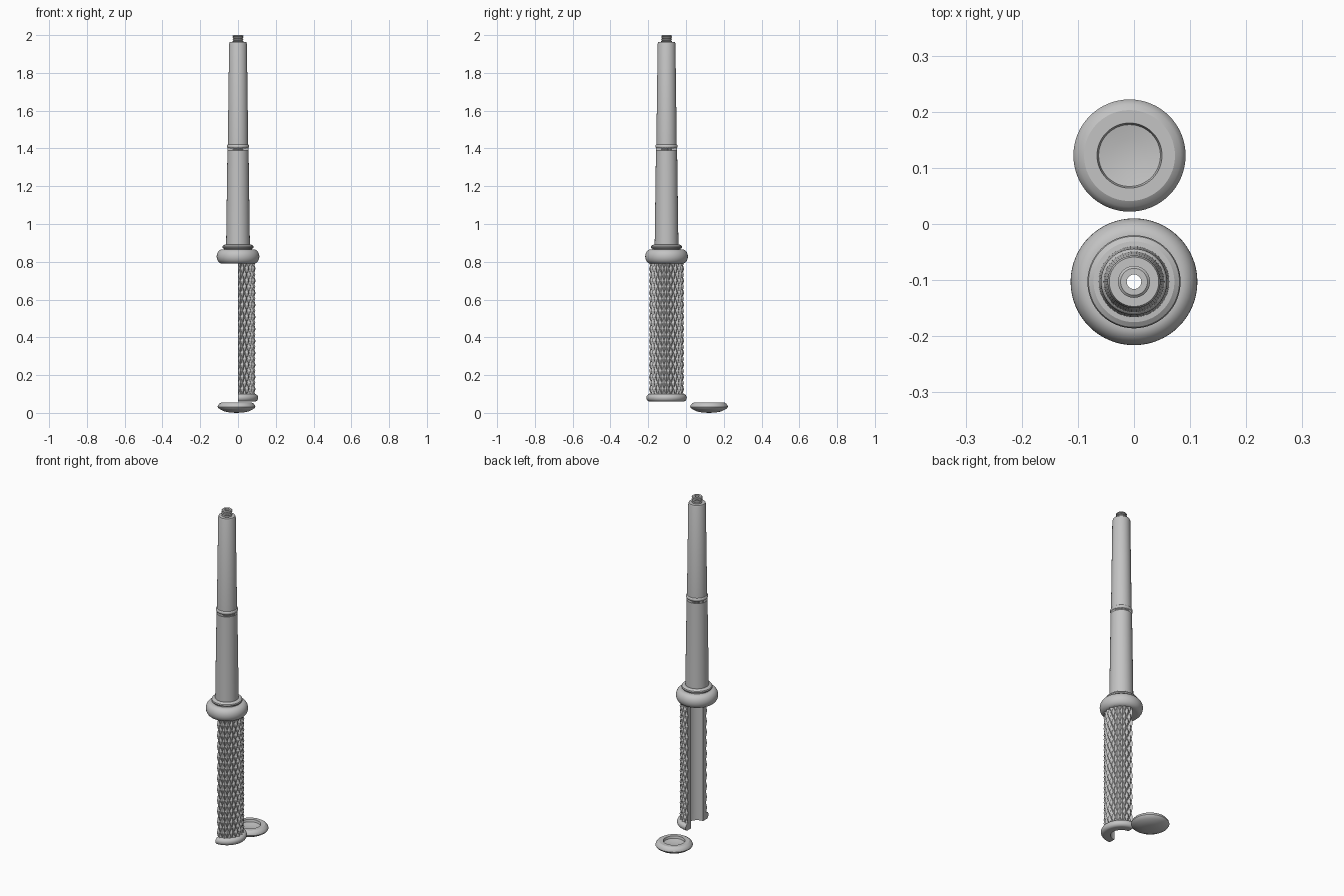
import bpy, bmesh
from math import pi, cos, sin, radians

cube = bpy.data.objects.get("Cube")
if cube:
    bpy.data.objects.remove(cube)

grey = bpy.data.materials.new("plain_grey")
grey.use_nodes = True
colour = (0.55, 0.55, 0.55, 1)
grey.diffuse_color = colour
grey.node_tree.nodes["Principled BSDF"].inputs["Base Color"].default_value = colour

AXIS = (0, -0.103)


def lathe(name, profile, centre=AXIS, seg=64, half=False, relief=None, diamonds=False):
    """Spin a closed (radius, z) profile; relief(i, j) adds to the radius."""
    bm = bmesh.new()
    sweep = pi if half else 2 * pi
    cols = seg + 1 if half else seg
    n = len(profile)
    grid = []
    for i in range(cols):
        a = -pi / 2 + sweep * i / seg
        col = []
        for j, (r, z) in enumerate(profile):
            r += relief(i, j) if relief else 0
            col.append(bm.verts.new((centre[0] + r * cos(a), centre[1] + r * sin(a), z)))
        grid.append(col)
    for i in range(seg):
        p, q = grid[i], grid[(i + 1) % cols]
        for j in range(n):
            k = (j + 1) % n
            quad = [p[j], q[j], q[k], p[k]]
            if diamonds and j < n - 3:
                # split along the valley so that raised diamonds form
                s = (i + j) % 2
                quad = quad[s:] + quad[:s]
                bm.faces.new((quad[0], quad[1], quad[2]))
                bm.faces.new((quad[0], quad[2], quad[3]))
            else:
                bm.faces.new(quad)
    if half:
        bm.faces.new(grid[0])
        bm.faces.new(grid[-1])
    bmesh.ops.remove_doubles(bm, verts=bm.verts, dist=1e-5)
    bmesh.ops.recalc_face_normals(bm, faces=bm.faces)
    mesh = bpy.data.meshes.new(name)
    bm.to_mesh(mesh)
    bm.free()
    mesh.materials.append(grey)
    ob = bpy.data.objects.new(name, mesh)
    bpy.context.collection.objects.link(ob)
    bpy.ops.object.select_all(action="DESELECT")
    ob.select_set(True)
    bpy.context.view_layer.objects.active = ob
    bpy.ops.object.shade_smooth_by_angle(angle=radians(12 if diamonds else 28))
    return ob


def rounded(r_in, r_mid, bulge, z0, z1, steps=12):
    """Closed ring profile with a half-elliptic outer edge."""
    mid, h = (z0 + z1) / 2, (z1 - z0) / 2
    arc = [-pi / 2 + pi * k / steps for k in range(steps + 1)]
    return [(r_in, z0)] + [(r_mid + bulge * cos(a), mid + h * sin(a)) for a in arc] + [(r_in, z1)]


BORE = 0.013

# loose end cap with a shallow dished recess
lathe("end_cap", [(0, 0), (0.035, 0.002), (0.062, 0.007), (0.082, 0.016), (0.096, 0.025),
                  (0.1, 0.032), (0.098, 0.04), (0.091, 0.049), (0.081, 0.055),
                  (0.058, 0.055), (0.055, 0.042), (0.03, 0.037), (0, 0.035)],
      centre=(-0.008, 0.122))

# half-shell grip with raised diamonds
ROWS, COLS = 22, 20
Z0, Z1, INNER = 0.095, 0.795, 0.057
outer = [(0.083, Z0 + (Z1 - Z0) * j / ROWS) for j in range(ROWS + 1)]
lathe("grip_half", outer + [(INNER, Z1), (INNER, Z0)], seg=COLS, half=True, diamonds=True,
      relief=lambda i, j: 0.01 if j <= ROWS and (i + j) % 2 else 0)

# half flange at the foot of the grip
lathe("grip_foot", rounded(INNER, 0.088, 0.019, 0.06, 0.1), seg=32, half=True)

# rounded guard and the stepped collar on it
lathe("guard", rounded(BORE, 0.083, 0.03, 0.79, 0.866, 16))
lathe("collar", [(BORE, 0.86), (0.074, 0.86), (0.074, 0.869), (0.081, 0.872), (0.083, 0.878),
                 (0.081, 0.884), (0.072, 0.89), (0.05, 0.892), (BORE, 0.892)])

# tapered shaft in two lengths
lathe("lower_shaft", [(BORE, 0.88), (0.063, 0.88), (0.056, 1.39), (BORE, 1.39)])
lathe("upper_shaft", [(BORE, 1.42), (0.054, 1.42), (0.047, 1.955), (0.044, 1.963), (BORE, 1.963)])

# joint between the lengths: smooth bead over a finely toothed band
lathe("joint_teeth", [(BORE, 1.385), (0.053, 1.385), (0.053, 1.41), (BORE, 1.41)], seg=96,
      relief=lambda i, j: 0.003 if j in (1, 2) and i % 2 else 0)
lathe("joint_bead", rounded(BORE, 0.05, 0.009, 1.4, 1.422, 8))

# threaded tip with an open bore
thread = []
for k in range(4):
    z = 1.962 + 0.0095 * k
    thread += [(0.024, z), (0.0285, z + 0.003), (0.0285, z + 0.0055), (0.024, z + 0.0085)]
thread[-1] = (0.024, 2.0)
lathe("threaded_tip", [(BORE, 1.962)] + thread + [(BORE, 2.0)], seg=32)
